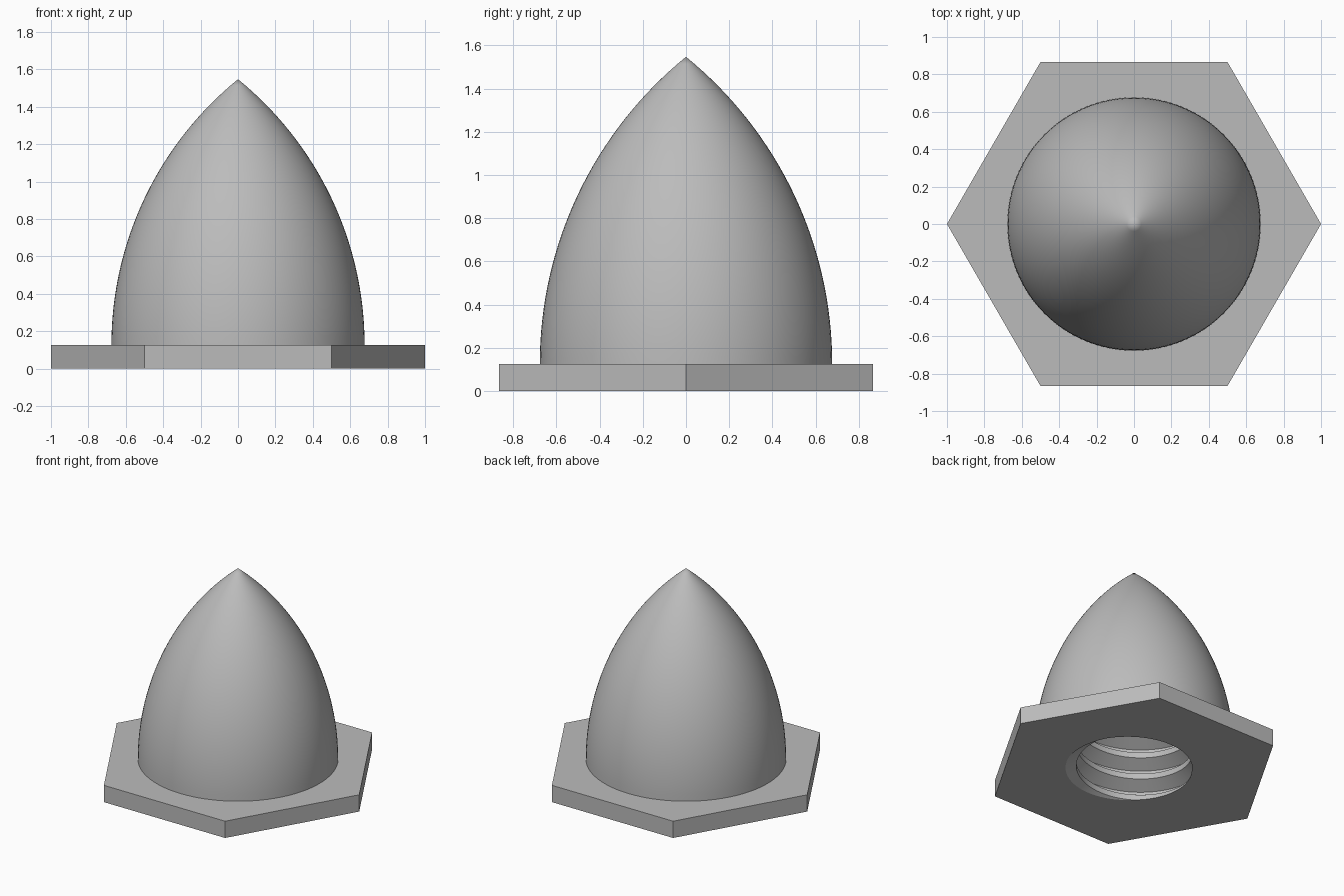
import bpy, bmesh, math

default = bpy.data.objects.get("Cube")
if default:
    bpy.data.objects.remove(default, do_unlink=True)

grey = bpy.data.materials.new("plain grey")
grey.use_nodes = True
COLOUR = (0.5, 0.5, 0.5, 1)
grey.diffuse_color = COLOUR
grey.node_tree.nodes["Principled BSDF"].inputs["Base Color"].default_value = COLOUR

FLANGE_H, TIP_Z, DOME_R = 0.125, 1.547, 0.677
SIDES = 96


def make_object(name, bm):
    bmesh.ops.recalc_face_normals(bm, faces=bm.faces)
    mesh = bpy.data.meshes.new(name)
    bm.to_mesh(mesh)
    bm.free()
    mesh.materials.append(grey)
    obj = bpy.data.objects.new(name, mesh)
    bpy.context.collection.objects.link(obj)
    return obj


def combine(target, tool, operation):
    mod = target.modifiers.new(operation.lower(), "BOOLEAN")
    mod.operation, mod.solver, mod.object = operation, "EXACT", tool
    bpy.context.view_layer.objects.active = target
    bpy.ops.object.modifier_apply(modifier=mod.name)
    bpy.data.objects.remove(tool, do_unlink=True)


# Hexagonal flange with corners on the x axis
bm = bmesh.new()
base = bm.faces.new([bm.verts.new((math.cos(k * math.pi / 3), math.sin(k * math.pi / 3), 0))
                     for k in range(6)])
top = bmesh.ops.extrude_face_region(bm, geom=[base])["geom"]
bmesh.ops.translate(bm, vec=(0, 0, FLANGE_H),
                    verts=[v for v in top if isinstance(v, bmesh.types.BMVert)])
if not any(f.normal.z < -0.9 and f.calc_center_median().z < 0.01 for f in bm.faces):
    bmesh.ops.recalc_face_normals(bm, faces=bm.faces)
body = make_object("hex_cap", bm)

# Pointed dome: circular arc, upright at the flange, spun about z
length = TIP_Z - FLANGE_H
arc_r = (DOME_R ** 2 + length ** 2) / (2 * DOME_R)
sweep = math.asin(length / arc_r)
STEPS = 32
profile = [(0, 0.06), (DOME_R, 0.06)]
for i in range(STEPS):
    a = sweep * i / STEPS
    profile.append((arc_r * math.cos(a) - arc_r + DOME_R, FLANGE_H + arc_r * math.sin(a)))
profile.append((0, TIP_Z))
bm = bmesh.new()
verts = [bm.verts.new((r, 0, z)) for r, z in profile]
edges = [bm.edges.new(pair) for pair in zip(verts, verts[1:])]
bmesh.ops.spin(bm, geom=verts + edges, cent=(0, 0, 0), axis=(0, 0, 1),
               angle=math.tau, steps=SIDES, use_duplicate=False)
bmesh.ops.remove_doubles(bm, verts=bm.verts, dist=0.0005)
combine(body, make_object("dome", bm), "UNION")

# Threaded hole: helical strip of crest and root rows, trimmed flat and capped
PITCH, CREST_R, ROOT_R, DEPTH = 0.165, 0.39, 0.48, 0.75
rows = [(-0.125, CREST_R), (0.125, CREST_R), (0.44, ROOT_R), (0.56, ROOT_R)]
turns = int(DEPTH / PITCH) + 5
start_angle = math.radians(186)
bm = bmesh.new()
grid = []
for i in range(turns * SIDES + 1):
    a = start_angle + math.tau * i / SIDES
    z = PITCH * (i / SIDES - 3)
    grid.append([bm.verts.new((r * math.cos(a), r * math.sin(a), z + PITCH * dz))
                 for dz, r in rows])
for i in range(turns * SIDES):
    here, ahead = list(grid[i]), list(grid[i + 1])
    if i + SIDES + 1 < len(grid):
        here.append(grid[i + SIDES][0])
        ahead.append(grid[i + SIDES + 1][0])
    for j in range(len(here) - 1):
        bm.faces.new((here[j], ahead[j], ahead[j + 1], here[j + 1]))
for height, direction in ((-0.1, -1), (DEPTH, 1)):
    cut = bmesh.ops.bisect_plane(bm, geom=bm.verts[:] + bm.edges[:] + bm.faces[:], dist=1e-5,
                                 plane_co=(0, 0, height), plane_no=(0, 0, direction),
                                 clear_outer=True)["geom_cut"]
    rim = [e for e in cut if isinstance(e, bmesh.types.BMEdge) and e.is_boundary]
    bmesh.ops.holes_fill(bm, edges=rim, sides=0)
combine(body, make_object("thread_cutter", bm), "DIFFERENCE")

# Smooth dome and bore, crisp flange and thread edges
bpy.ops.object.select_all(action="DESELECT")
body.select_set(True)
bpy.context.view_layer.objects.active = body
bpy.ops.object.shade_smooth_by_angle(angle=math.radians(25))
